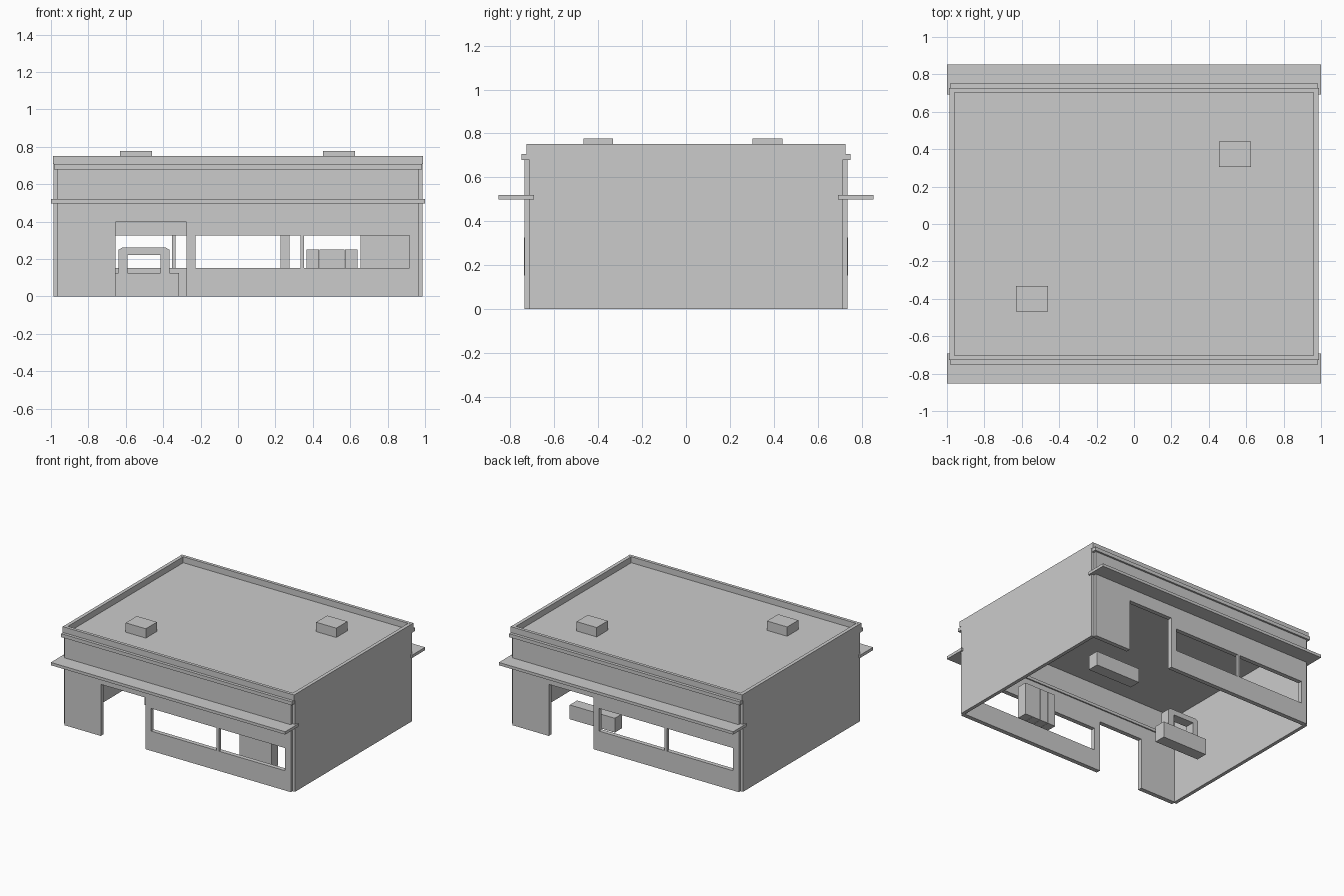
import bpy, bmesh, math
from mathutils import Matrix, Vector

if "Cube" in bpy.data.objects:
    bpy.data.objects.remove(bpy.data.objects["Cube"])

grey = bpy.data.materials.new("plain_grey")
grey.diffuse_color = (0.6, 0.6, 0.6, 1)
grey.use_nodes = True
grey.node_tree.nodes["Principled BSDF"].inputs["Base Color"].default_value = grey.diffuse_color


def finish(name, bm, turned=False):
    """Turn a bmesh into an object; turned = half turn about z for the rear copy."""
    if turned:
        bmesh.ops.rotate(bm, verts=bm.verts, cent=(0, 0, 0),
                         matrix=Matrix.Rotation(math.pi, 3, 'Z'))
    bmesh.ops.recalc_face_normals(bm, faces=bm.faces)
    me = bpy.data.meshes.new(name)
    bm.to_mesh(me)
    bm.free()
    me.materials.append(grey)
    ob = bpy.data.objects.new(name, me)
    bpy.context.collection.objects.link(ob)
    return ob


def box(name, x, y, z, turned=False):
    bm = bmesh.new()
    bmesh.ops.create_cube(bm, size=1)
    for v in bm.verts:
        v.co = Vector([(a + b) / 2 + c * (b - a) for (a, b), c in zip((x, y, z), v.co)])
    return finish(name, bm, turned)


def extruded(name, outline, y0, y1):
    """Extrude an (x, z) outline along y."""
    bm = bmesh.new()
    face = bm.faces.new([bm.verts.new((x, y0, z)) for x, z in outline])
    new = bmesh.ops.extrude_face_region(bm, geom=[face])["geom"]
    for v in new:
        if isinstance(v, bmesh.types.BMVert):
            v.co.y = y1
    return finish(name, bm)


def pierced_wall(name, xs, zs, openings, y0, y1, turned):
    """Wall from grid cells, leaving out the cells inside the openings."""
    bm = bmesh.new()
    for xa, xb in zip(xs, xs[1:]):
        for za, zb in zip(zs, zs[1:]):
            cx, cz = (xa + xb) / 2, (za + zb) / 2
            if any(l < cx < r and b < cz < t for l, r, b, t in openings):
                continue
            bm.faces.new([bm.verts.new((x, y0, z)) for x, z in
                          ((xa, za), (xb, za), (xb, zb), (xa, zb))])
    bmesh.ops.remove_doubles(bm, verts=bm.verts, dist=1e-5)
    new = bmesh.ops.extrude_face_region(bm, geom=bm.faces[:])["geom"]
    for v in new:
        if isinstance(v, bmesh.types.BMVert):
            v.co.y = y1
    return finish(name, bm, turned)


# Front and rear: the same elevation, the rear one turned by half a turn
door = (-0.656, -0.276, 0, 0.398)
window = (-0.228, 0.918, 0.152, 0.327)
for side, turned in (("front", False), ("rear", True)):
    pierced_wall(side + "_wall", (-0.966, -0.656, -0.276, -0.228, 0.918, 0.966),
                 (0, 0.152, 0.327, 0.398, 0.69), (door, window), -0.736, -0.702, turned)
    box(side + "_window_mullion", (0.333, 0.354), (-0.737, -0.715), (0.152, 0.327), turned)
    box(side + "_awning", (-1, 1), (-0.853, -0.692), (0.498, 0.520), turned)
    box(side + "_cornice", (-0.984, 0.984), (-0.75, -0.704), (0.68, 0.707), turned)
    box(side + "_parapet", (-0.988, 0.988), (-0.727, -0.703), (0.707, 0.752), turned)
    # Plain side wall, rising to the parapet top
    box(("right" if turned else "left") + "_side_wall",
        (-0.987, -0.96), (-0.714, 0.714), (0, 0.7515), turned)

# Roof slab and rooftop units
box("roof", (-0.965, 0.965), (-0.71, 0.71), (0.685, 0.705))
for i, (x, y) in enumerate(((-0.545, -0.4), (0.54, 0.372))):
    box(f"roof_unit_{i + 1}", (x - 0.086, x + 0.086), (y - 0.068, y + 0.068), (0.70, 0.777))

# Inside: two counters, one carrying an arch
box("arch_counter", (-0.70, -0.315), (-0.14, -0.05), (0, 0.125))
extruded("counter_arch",
         ((-0.638, 0.125), (-0.638, 0.25), (-0.618, 0.262), (-0.388, 0.262),
          (-0.367, 0.25), (-0.367, 0.125), (-0.415, 0.125), (-0.415, 0.222),
          (-0.592, 0.222), (-0.592, 0.125)), -0.135, -0.06)
box("rear_counter", (0.31, 0.695), (0.335, 0.425), (0, 0.11))

# Row of four cabinets behind the front window
for i in range(4):
    x = 0.366 + i * 0.0685
    box(f"cabinet_{i + 1}", (x, x + 0.067), (-0.505, -0.425), (0, 0.252))
